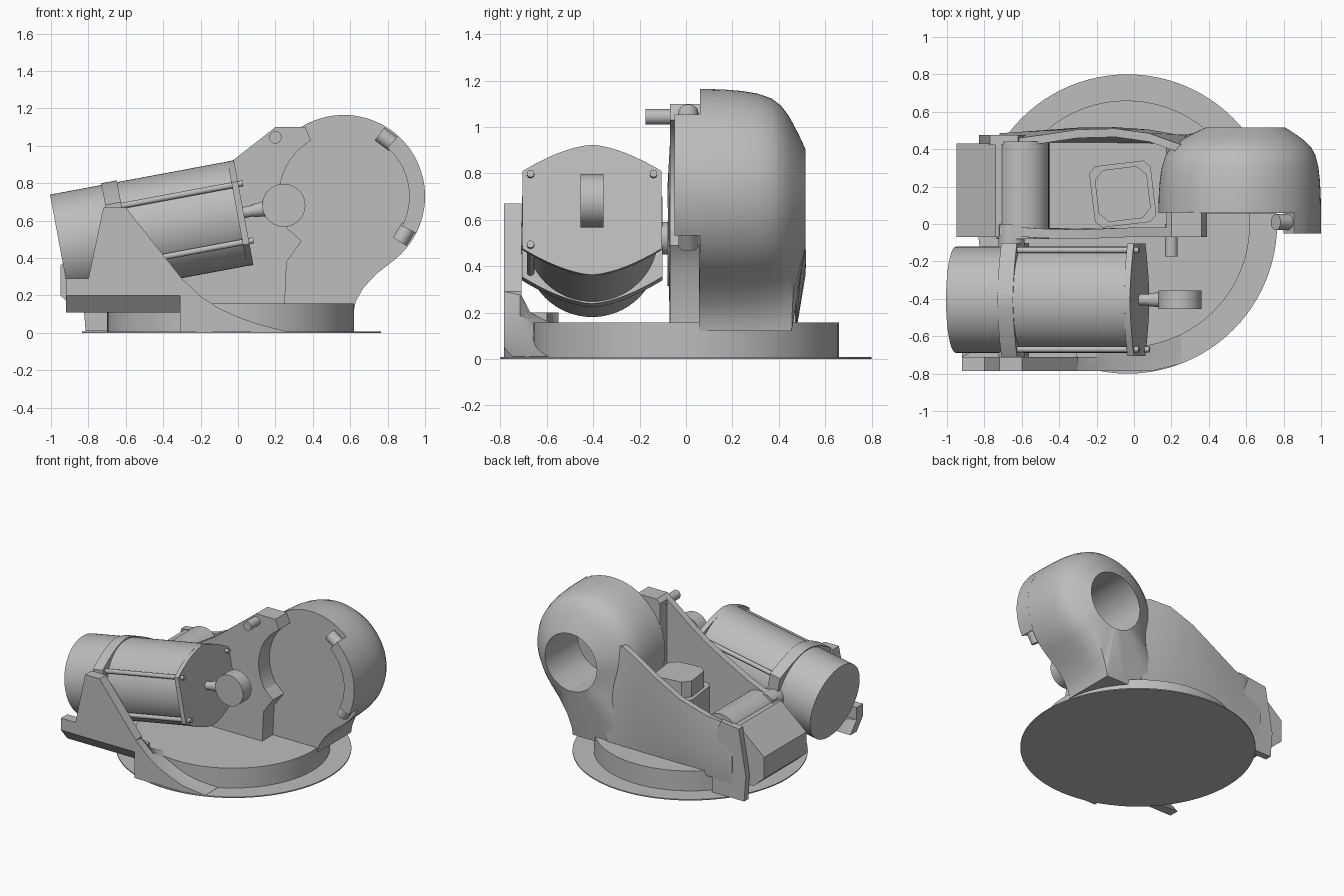
import bpy, bmesh, math
from mathutils import Vector

cube = bpy.data.objects.get("Cube")
if cube:
    bpy.data.objects.remove(cube)

grey = bpy.data.materials.new("plain_grey")
grey.use_nodes = True
GREY = (0.51, 0.51, 0.51, 1)
grey.diffuse_color = GREY
grey.node_tree.nodes["Principled BSDF"].inputs["Base Color"].default_value = GREY


def loft(name, rings):
    """Skin matching loops of points and cap both ends."""
    bm = bmesh.new()
    loops = [[bm.verts.new(p) for p in ring] for ring in rings]
    for a, b in zip(loops, loops[1:]):
        n = len(a)
        for i in range(n):
            bm.faces.new((a[i], a[(i + 1) % n], b[(i + 1) % n], b[i]))
    bm.faces.new(loops[0])
    bm.faces.new(loops[-1])
    bmesh.ops.recalc_face_normals(bm, faces=bm.faces)
    mesh = bpy.data.meshes.new(name)
    bm.to_mesh(mesh)
    bm.free()
    mesh.materials.append(grey)
    ob = bpy.data.objects.new(name, mesh)
    bpy.context.collection.objects.link(ob)
    bpy.ops.object.select_all(action="DESELECT")
    ob.select_set(True)
    bpy.context.view_layer.objects.active = ob
    bpy.ops.object.shade_smooth_by_angle(angle=math.radians(38))


def rod(name, p0, p1, r0, r1=None, n=32):
    p0, p1 = Vector(p0), Vector(p1)
    q = (p1 - p0).to_track_quat("Z", "Y")
    ring = lambda p, r: [p + q @ Vector((r * math.cos(k * math.tau / n), r * math.sin(k * math.tau / n), 0))
                         for k in range(n)]
    loft(name, [ring(p0, r0), ring(p1, r0 if r1 is None else r1)])


def prism(name, outline, y0, y1):
    """Outline in x,z pushed along y."""
    loft(name, [[(x, y, z) for x, z in outline] for y in (y0, y1)])


def arc(cx, cz, r, a0, a1, n=24):
    return [(cx + r * math.cos(math.radians(a0 + (a1 - a0) * k / n)),
             cz + r * math.sin(math.radians(a0 + (a1 - a0) * k / n))) for k in range(n + 1)]


# Base
rod("base_plate", (-0.035, 0, 0), (-0.035, 0, 0.008), 0.8, n=96)
rod("turntable", (-0.04, 0, 0), (-0.04, 0, 0.157), 0.66, n=96)

# Shoulder and neck in one body: the outline closes in on a round opening at the back
OPEN_X, OPEN_Z, OPEN_R = 0.595, 0.69, 0.215
outline = arc(0.565, 0.73, 0.435, -50, 185, 48)
outline += [(0.15, 0.55), (0.17, 0.4), (0.17, 0.25), (0.17, 0.12), (0.32, 0.12), (0.47, 0.12), (0.62, 0.12),
            (0.63, 0.17), (0.67, 0.24), (0.74, 0.315)]


def body_ring(y, close):
    ring = []
    for x, z in outline:
        w = min(1, max(0, (z - 0.12) / 0.45))
        w = w * w * (3 - 2 * w)
        f = close if close == 1 else close * w
        out = Vector((x - OPEN_X, z - OPEN_Z))
        p = out.lerp(out.normalized() * OPEN_R, f)
        depth = y if close == 1 else y * (0.93 + 0.07 * w)
        ring.append((OPEN_X + p.x, depth, OPEN_Z + p.y))
    return ring


layers = [(0.06, 0), (0.16, 0.01), (0.24, 0.035), (0.31, 0.08), (0.37, 0.16), (0.41, 0.28), (0.44, 0.43),
          (0.465, 0.6), (0.49, 0.79), (0.515, 1), (0.13, 1)]
loft("shoulder_body", [body_ring(y, close) for y, close in layers])

# Rim arc with a stop at each end
prism("shoulder_rim", arc(0.565, 0.73, 0.435, -27, 48) + arc(0.565, 0.73, 0.35, 48, -27), -0.05, 0.07)
for side, a in (("upper", 53), ("lower", -32)):
    ends = arc(0.565, 0.73, 0.385, a - 7, a + 7, 1)
    rod(side + "_stop", *[(x, 0.01, z) for x, z in ends], 0.043)

# Front wall end, hollowed around the shoulder
wall_end = [(0.25, 0.15), (0.26, 0.38), (0.34, 0.49), (0.275, 0.55)]
wall_end += arc(0.565, 0.73, 0.345, 212, 128) + [(0.39, 1.03), (0.36, 1.1), (0.2, 1.1), (0.17, 1.075), (0.17, 0.15)]
prism("front_wall_end", wall_end, -0.07, 0.065)
rod("locating_pin", (0.2, -0.175, 1.045), (0.2, 0, 1.045), 0.033)


# Curved trough walls: x, y at the top, z at the top
def wall(name, stations, thick, foot_y, bulge):
    rings = []
    for x, y, z in stations:
        mid = (y + foot_y) / 2 + bulge
        rings.append([(x, foot_y, 0.12), (x, mid, z * 0.55), (x, y, z),
                      (x, y + thick, z), (x, mid + thick, z * 0.55), (x, foot_y + thick, 0.12)])
    loft(name, rings)


wall("front_wall", [(-0.72, -0.06, 0.56), (-0.5, -0.075, 0.64), (-0.3, -0.08, 0.74), (-0.15, -0.075, 0.83),
                    (-0.03, -0.07, 0.92), (0.19, -0.068, 1.092)], 0.05, -0.07, 0)
wall("rear_wall", [(-0.72, 0.4, 0.53), (-0.5, 0.43, 0.57), (-0.3, 0.46, 0.65), (-0.1, 0.465, 0.76),
                   (0.08, 0.44, 0.85), (0.22, 0.39, 0.88), (0.33, 0.35, 0.85)], 0.045, 0.43, 0.025)


# Gearbox inside the trough
def chamfered(cx, cy, half, cut, turn, z):
    c, s = math.cos(turn), math.sin(turn)
    k = half - cut
    pts = [(half, -k), (half, k), (k, half), (-k, half), (-half, k), (-half, -k), (-k, -half), (k, -half)]
    return [(cx + c * x - s * y, cy + s * x + c * y, z) for x, y in pts]


for name, half, cut, z0, z1 in (("gearbox_body", 0.165, 0.035, 0.15, 0.54), ("gearbox_cap", 0.14, 0.05, 0.54, 0.66)):
    loft(name, [chamfered(-0.06, 0.16, half, cut, 0.12, z) for z in (z0, z1)])

# Tail housing behind the trough
prism("tail_box", [(-0.95, 0.2), (-0.95, 0.36), (-0.74, 0.54), (-0.55, 0.54), (-0.47, 0.42), (-0.45, 0.12),
                   (-0.86, 0.12)], -0.07, 0.43)
rod("tail_saddle", (-0.595, -0.08, 0.455), (-0.595, 0.44, 0.455), 0.14)
prism("rear_bracket", [(-0.815, 0.01), (-0.83, 0.2), (-0.77, 0.54), (-0.62, 0.56), (-0.56, 0.4), (-0.55, 0.01)],
      0.425, 0.475)

# Front bracket, its undercut foot, and the sweep that follows the base edge
prism("front_bracket", [(-0.92, 0.2), (-0.92, 0.29), (-0.8, 0.29), (-0.72, 0.67), (-0.6, 0.67), (-0.3, 0.29),
                        (-0.3, 0.2)], -0.785, -0.71)
foot = [(-0.92, -0.785), (-0.31, -0.785), (-0.31, -0.6), (-0.6, -0.55), (-0.78, -0.64), (-0.92, -0.71)]
loft("bracket_foot", [[(x, y + shift * (y < -0.7), z) for x, y in foot] for z, shift in ((0.2, 0), (0.11, 0.075))])
sweep = []
for x, z in ((-0.31, 0.3), (-0.2, 0.195), (-0.1, 0.13), (0, 0.085), (0.1, 0.05), (0.25, 0.01)):
    edge = max(-0.785, -math.sqrt(0.8 ** 2 - (x + 0.035) ** 2)) if x > -0.03 else -0.785
    low = min(z, 0.155)
    sweep.append([(x, edge, 0.004), (x, edge, z), (x, edge + 0.07, z * 0.95), (x, -0.67, low + (z - low) * 0.3),
                  (x, -0.58, low), (x, -0.58, 0.004)])
loft("bracket_sweep", sweep)

# Tilted balance cylinder
START = Vector((-0.953, -0.405, 0.46))
AXIS = Vector((0.983, 0, 0.183)).normalized()
UP = Vector((-AXIS.z, 0, AXIS.x))


def along(t, u=0, v=0):
    return START + AXIS * t + Vector((0, u, 0)) + UP * v


rod("cylinder_barrel", along(0), along(0.97), 0.284, n=64)

# Collar and end plate: flat sides with arched top and bottom
half_plate = [(0.3 - 0.6 * k / 16, 0.285 - 0.115 * abs(1 - k / 8) ** 1.6) for k in range(17)]
plate = half_plate + [(-u, -v) for u, v in half_plate]
for name, t0, t1, grow in (("cylinder_collar", 0.28, 0.365, 1.03), ("cylinder_end_plate", 0.965, 1.0, 1.0)):
    loft(name, [[along(t, u * min(grow, 1.01), v * grow) for u, v in plate] for t in (t0, t1)])
for u, v in ((-0.265, 0.155), (-0.265, -0.155), (0.265, 0.155)):
    rod("tie_rod", along(0.3, u, v), along(1.025, u, v), 0.016, n=16)
rod("trunnion_pin", (-0.655, -0.75, 0.52), (-0.655, 0, 0.52), 0.07)

# Rod end with its eye
rod("piston_rod", along(0.98), along(1.07), 0.03)
rod("eye_neck", along(1.05), along(1.19), 0.034, 0.05)
rod("rod_eye", (0.245, -0.455, 0.682), (0.245, -0.355, 0.682), 0.115, n=48)
